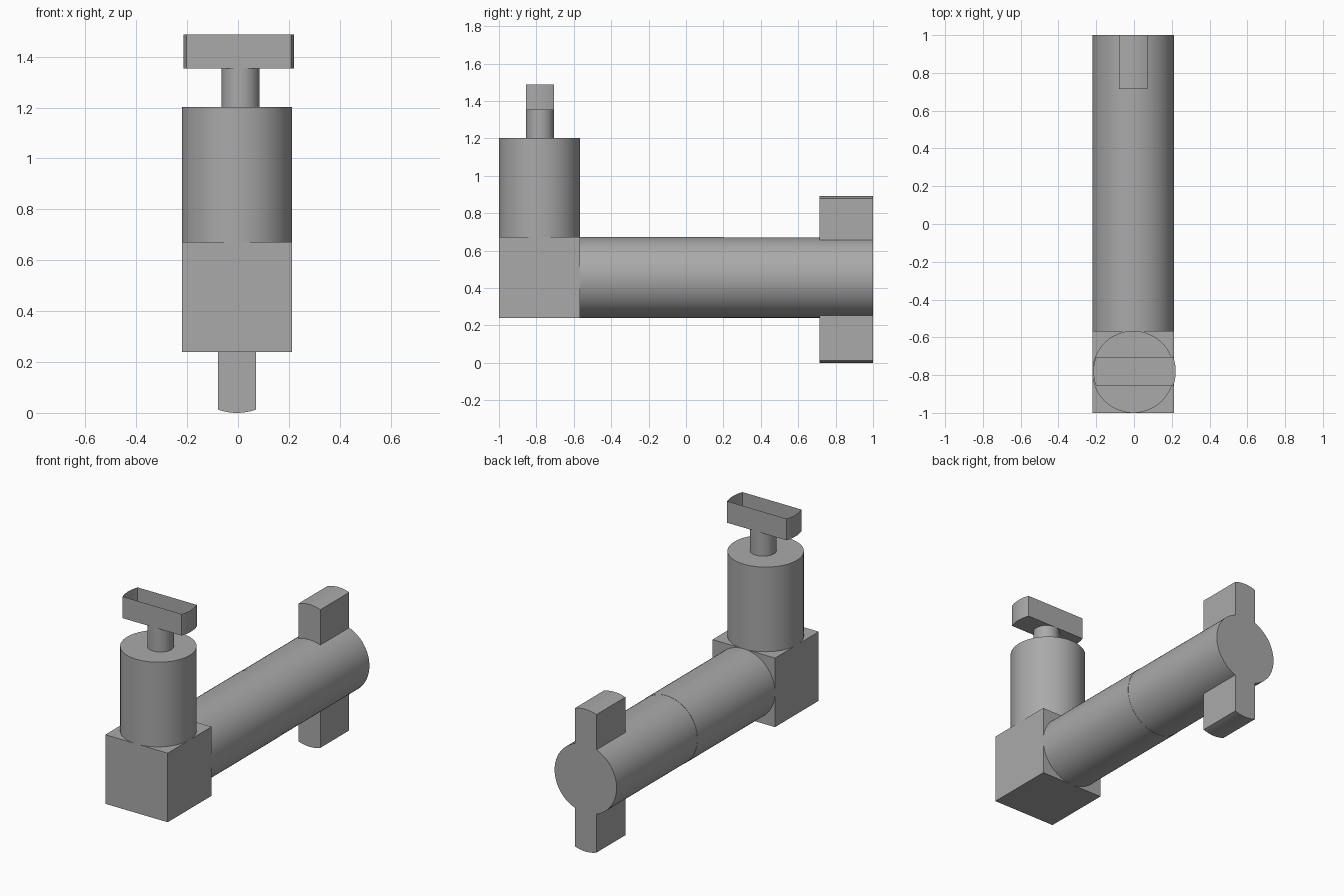
import bpy, bmesh, math
from mathutils import Matrix, Vector

default = bpy.data.objects.get("Cube")
if default:
    bpy.data.objects.remove(default, do_unlink=True)

grey = bpy.data.materials.new("plain_grey")
grey.use_nodes = True
GREY = (0.4, 0.4, 0.4, 1)
grey.diffuse_color = GREY
grey.node_tree.nodes["Principled BSDF"].inputs["Base Color"].default_value = GREY


def finish(name, bm):
    bmesh.ops.recalc_face_normals(bm, faces=bm.faces)
    mesh = bpy.data.meshes.new(name)
    bm.to_mesh(mesh)
    bm.free()
    mesh.materials.append(grey)
    obj = bpy.data.objects.new(name, mesh)
    bpy.context.collection.objects.link(obj)
    return obj


def select(obj):
    bpy.ops.object.select_all(action="DESELECT")
    obj.select_set(True)
    bpy.context.view_layer.objects.active = obj


def smooth(obj):
    select(obj)
    bpy.ops.object.shade_smooth_by_angle(angle=math.radians(30))


def cylinder(name, start, end, radius, caps=True):
    start, end = Vector(start), Vector(end)
    axis = end - start
    turn = axis.to_track_quat("Z", "Y").to_matrix().to_4x4()
    bm = bmesh.new()
    bmesh.ops.create_cone(bm, cap_ends=caps, segments=72, radius1=radius, radius2=radius,
                          depth=axis.length,
                          matrix=Matrix.Translation((start + end) / 2) @ turn)
    return finish(name, bm)


def rounded_bar(half_length, half_width, end_radius):
    """Outline of a bar along the first axis with bowed ends."""
    sweep = math.asin(half_width / end_radius)
    middle = half_length - end_radius
    angles = [sweep * (i / 6 - 1) for i in range(13)]
    right = [(middle + end_radius * math.cos(a), end_radius * math.sin(a)) for a in angles]
    return right + [(-u, -v) for u, v in right]


def extrude(name, points, offset, open_top=False):
    bm = bmesh.new()
    base = bm.faces.new([bm.verts.new(p) for p in points])
    result = bmesh.ops.extrude_face_region(bm, geom=[base], use_keep_orig=True)
    moved = [g for g in result["geom"] if isinstance(g, bmesh.types.BMVert)]
    bmesh.ops.translate(bm, verts=moved, vec=offset)
    if open_top:
        lids = [g for g in result["geom"] if isinstance(g, bmesh.types.BMFace)]
        bmesh.ops.delete(bm, geom=lids, context="FACES_ONLY")
    return finish(name, bm)


# Square corner block
bm = bmesh.new()
bmesh.ops.create_cube(bm, size=0.433, matrix=Matrix.Translation((-0.004, -0.783, 0.456)))
finish("corner_block", bm)

# Upright cylinder and its stem
smooth(cylinder("upright_body", (-0.004, -0.783, 0.672), (-0.004, -0.783, 1.203), 0.217))
smooth(cylinder("stem", (0.01, -0.78, 1.203), (0.01, -0.78, 1.353), 0.075, caps=False))

# Open-topped handle with bowed ends
outline = [(0.003 + u, -0.78 + v, 1.353) for u, v in rounded_bar(0.218, 0.075, 0.218)]
smooth(extrude("handle_tray", outline, (0, 0, 0.135), open_top=True))

# Long horizontal barrel in two lengths
smooth(cylinder("front_barrel", (-0.004, -0.567, 0.456), (-0.004, 0.2, 0.456), 0.2165))
rear = cylinder("rear_barrel", (-0.004, 0.2, 0.456), (-0.004, 1, 0.456), 0.215)

# Locking tabs joined to the rear end
outline = [(-0.004 + v, 0.714, 0.446 + u) for u, v in rounded_bar(0.446, 0.075, 0.218)]
tabs = extrude("locking_tabs", outline, (0, 0.286, 0))
union = rear.modifiers.new("Join tabs", "BOOLEAN")
union.operation = "UNION"
union.solver = "EXACT"
union.object = tabs
select(rear)
bpy.ops.object.modifier_apply(modifier=union.name)
bpy.data.objects.remove(tabs, do_unlink=True)
smooth(rear)
